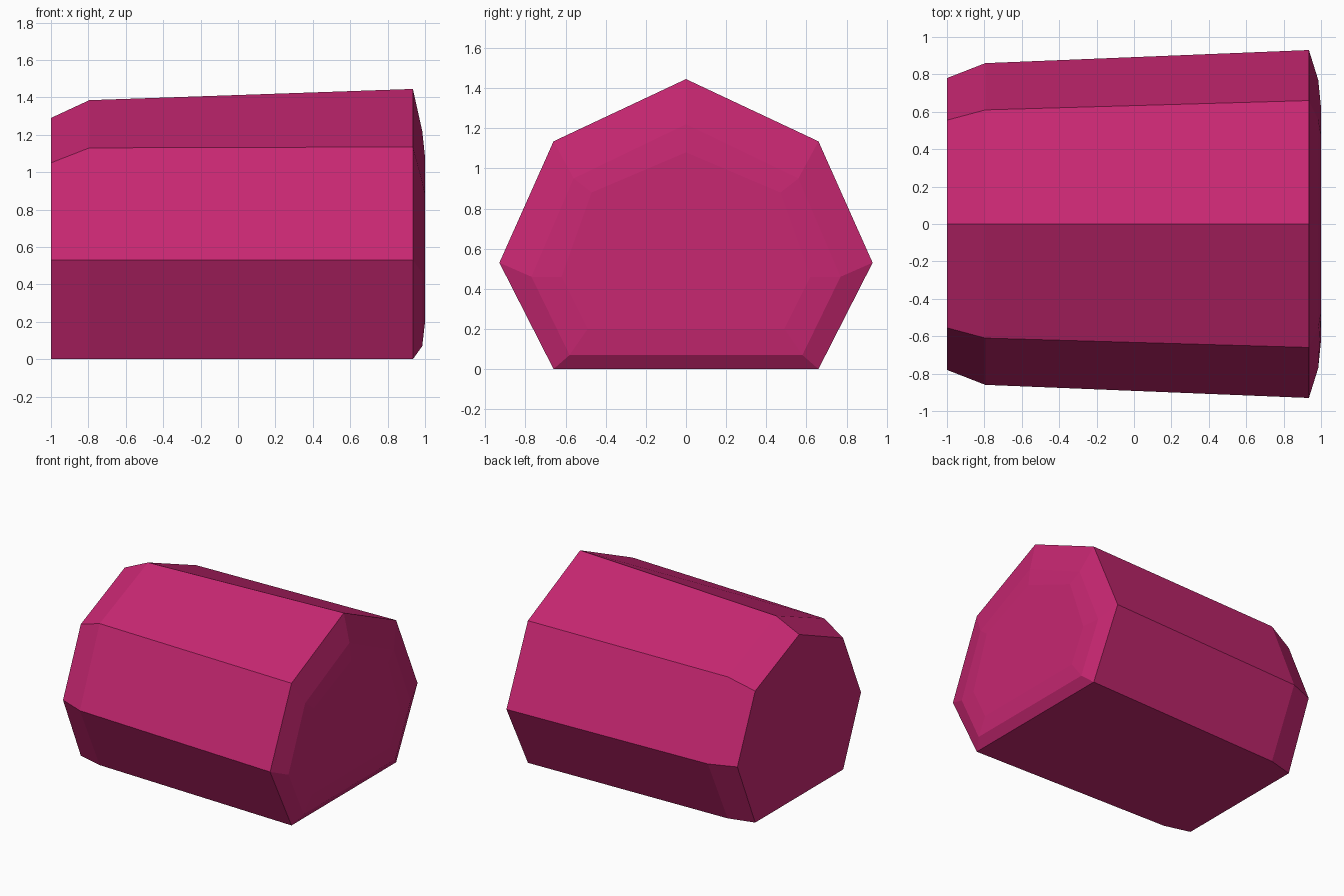
import bpy
import bmesh

cube = bpy.data.objects.get("Cube")
if cube:
    bpy.data.objects.remove(cube, do_unlink=True)

pink = bpy.data.materials.new("deep_pink")
pink.use_nodes = True
colour = (0.57, 0.02, 0.166, 1)
pink.diffuse_color = colour
pink.node_tree.nodes["Principled BSDF"].inputs["Base Color"].default_value = colour

# Each section: x, top height, then (half width, z) of shoulder, side and base
sections = [
    (-1.0, 1.29, (0.555, 1.05), (0.78, 0.53), (0.555, 0.0)),
    (-0.795, 1.385, (0.61, 1.13), (0.86, 0.53), (0.61, 0.0)),
    (0.935, 1.445, (0.66, 1.135), (0.93, 0.53), (0.66, 0.0)),
    (0.985, 1.22, (0.56, 0.95), (0.77, 0.46), (0.58, 0.07)),
    (1.0, 1.08, (0.47, 0.88), (0.62, 0.46), (0.49, 0.2)),
]


def add_ring(bm, x, top, *half):
    """Mirror the half profile into a closed seven-sided ring."""
    outline = [(0, top), *half, *[(-y, z) for y, z in reversed(half)]]
    return [bm.verts.new((x, y, z)) for y, z in outline]


# Seven-sided barrel with a chamfered flat end and a shallow domed end
bm = bmesh.new()
rings = [add_ring(bm, *section) for section in sections]
for a, b in zip(rings, rings[1:]):
    for i in range(len(a)):
        j = (i + 1) % len(a)
        bm.faces.new((a[i], a[j], b[j], b[i]))
bm.faces.new(rings[0])
bm.faces.new(rings[-1])
bmesh.ops.recalc_face_normals(bm, faces=bm.faces)

mesh = bpy.data.meshes.new("faceted_barrel")
bm.to_mesh(mesh)
bm.free()
mesh.materials.append(pink)
barrel = bpy.data.objects.new("faceted_barrel", mesh)
bpy.context.collection.objects.link(barrel)
